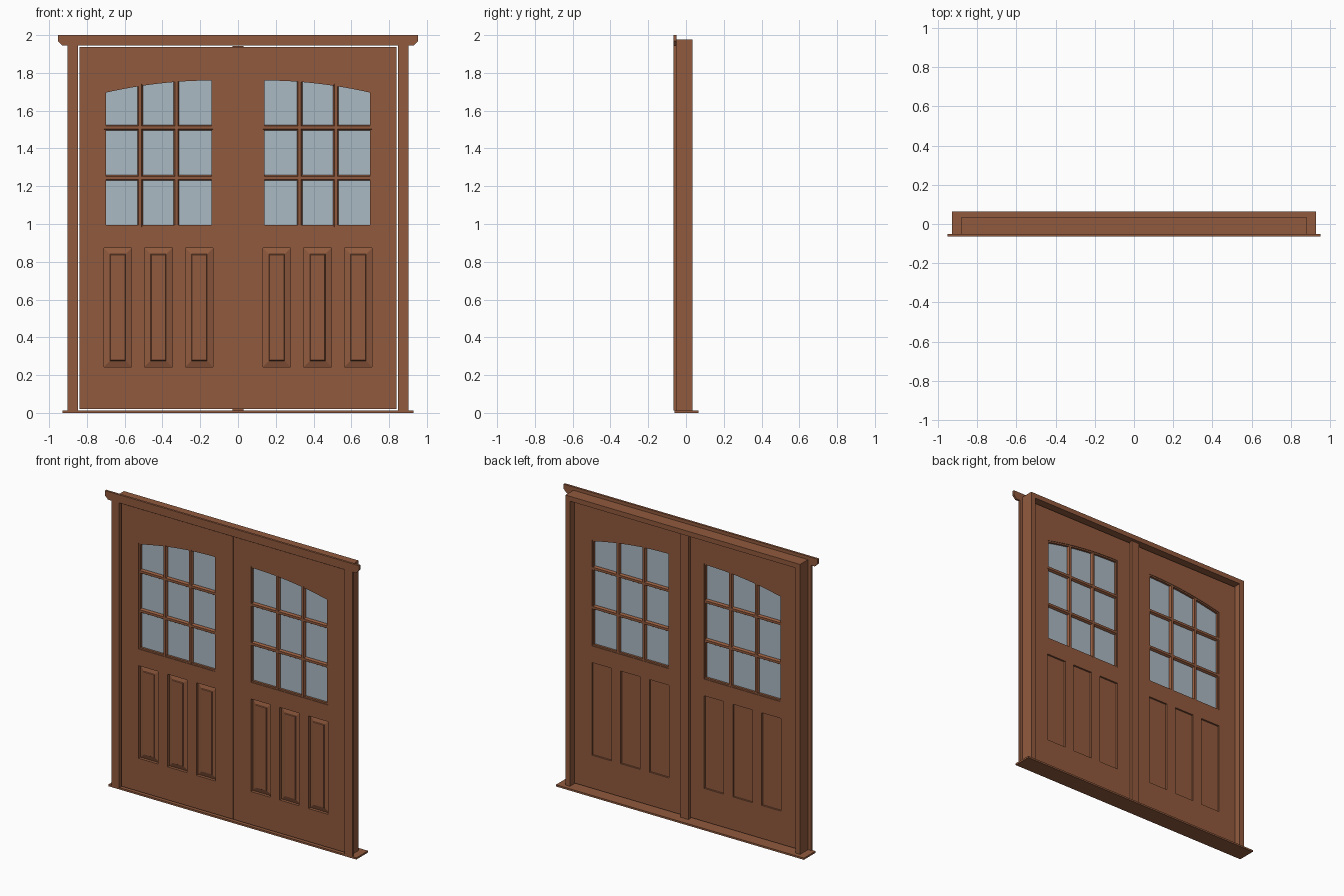
import bpy, bmesh

if "Cube" in bpy.data.objects:
    bpy.data.objects.remove(bpy.data.objects["Cube"])


def material(name, rgb):
    m = bpy.data.materials.new(name)
    m.diffuse_color = (*rgb, 1)
    m.use_nodes = True
    m.node_tree.nodes["Principled BSDF"].inputs["Base Color"].default_value = m.diffuse_color
    return m


WOOD = material("brown wood", (0.285, 0.103, 0.048))
GLASS = material("pale glass", (0.41, 0.49, 0.55))


def finish(name, bm, mat, mirror):
    bmesh.ops.recalc_face_normals(bm, faces=bm.faces)
    me = bpy.data.meshes.new(name)
    bm.to_mesh(me)
    bm.free()
    me.materials.append(mat)
    ob = bpy.data.objects.new(name, me)
    bpy.context.collection.objects.link(ob)
    if mirror:
        ob.modifiers.new("mirror", 'MIRROR').use_mirror_merge = False
    return ob


def loft(name, rings, mat=WOOD, mirror=True):
    """Closed solid through rings of equal point count."""
    bm = bmesh.new()
    vs = [[bm.verts.new(p) for p in r] for r in rings]
    n = len(vs[0])
    bm.faces.new(vs[0])
    bm.faces.new(vs[-1])
    for a, b in zip(vs, vs[1:]):
        for i in range(n):
            j = (i + 1) % n
            bm.faces.new((a[i], a[j], b[j], b[i]))
    return finish(name, bm, mat, mirror)


def prism(name, pts, y0, y1, mat=WOOD, mirror=True):
    """Front-view (x, z) outline extruded in depth."""
    return loft(name, [[(x, y, z) for x, z in pts] for y in (y0, y1)], mat, mirror)


def box(name, x0, x1, y0, y1, z0, z1, mat=WOOD, mirror=True):
    return prism(name, [(x0, z0), (x1, z0), (x1, z1), (x0, z1)], y0, y1, mat, mirror)


def rect(x0, x1, z0, z1, d, y):
    return [(x0 + d, y, z0 + d), (x1 - d, y, z0 + d), (x1 - d, y, z1 - d), (x0 + d, y, z1 - d)]


FRONT, BACK = -0.05, -0.006          # door leaf faces
XI, XO = 0.132, 0.71                 # opening between stiles
GLASS_Z = 0.985


def arch(x):
    return 1.77 - 0.067 * ((x - XI) / (XO - XI)) ** 2


# frame, sill and casing
box("sill", -0.93, 0.93, -0.06, 0.065, 0, 0.012, mirror=False)
box("frame_jamb", 0.846, 0.88, -0.05, 0.035, 0.012, 1.978)
box("frame_head", -0.846, 0.846, -0.05, 0.035, 1.945, 1.978, mirror=False)
box("side_casing", 0.846, 0.903, -0.065, -0.05, 0.012, 1.945)
half = [(0.93, 1.945), (0.953, 1.968), (0.953, 2.0)]
prism("head_casing", half + [(-x, z) for x, z in reversed(half)], -0.065, -0.05, mirror=False)

# door leaf: stiles and rails
box("outer_stile", XO, 0.84, FRONT, BACK, 0.02, 1.936)
box("inner_stile", 0.001, XI, FRONT, BACK, 0.02, 1.936)
box("bottom_rail", XI, XO, FRONT, BACK, 0.02, 0.244)
box("lock_rail", XI, XO, FRONT, BACK, 0.872, GLASS_Z)
xs = [XI + (XO - XI) * i / 16 for i in range(17)]
prism("arched_top_rail", [(x, arch(x)) for x in xs] + [(XO, 1.936), (XI, 1.936)], FRONT, BACK)
box("meeting_strip", -0.03, 0.03, BACK, 0.015, 0.013, 1.943, mirror=False)

# lower raised panels with mullions between
PW, GAP = 0.146, 0.07
for i in range(3):
    x0 = XI + i * (PW + GAP)
    x1 = x0 + PW
    loft("raised_panel", [rect(x0, x1, 0.244, 0.872, 0, -0.018),
                          rect(x0, x1, 0.244, 0.872, 0, -0.030),
                          rect(x0, x1, 0.244, 0.872, 0.032, -0.041),
                          rect(x0, x1, 0.244, 0.872, 0.035, -0.046)])
    if i < 2:
        box("panel_mullion", x1, x1 + GAP, FRONT, BACK, 0.244, 0.872)

# glass pane
prism("glass_pane", [(x, arch(x)) for x in xs] + [(XO, GLASS_Z), (XI, GLASS_Z)],
      -0.031, -0.025, GLASS)

# beading round the glass
B, BF, BB = 0.01, -0.046, -0.010
box("bead_bottom", XI, XO, BF, BB, GLASS_Z, GLASS_Z + B)
box("bead_inner", XI, XI + B * 0.7, BF, BB, GLASS_Z, arch(XI))
box("bead_outer", XO - B, XO, BF, BB, GLASS_Z, arch(XO))
prism("bead_arch", [(x, arch(x)) for x in xs] + [(x, arch(x) - B) for x in reversed(xs)], BF, BB)

# glazing bars with chamfered section: (offset across, depth)
W = 0.0145
SECTION = [(-W, -0.036), (-W * 0.55, -0.047), (W * 0.55, -0.047), (W, -0.036),
           (W, -0.020), (W * 0.55, -0.009), (-W * 0.55, -0.009), (-W, -0.020)]
for x in (0.326, 0.518):
    loft("vertical_glazing_bar", [[(x + o, y, z) for o, y in SECTION]
                                  for z in (GLASS_Z, arch(x))])
for z in (1.244, 1.51):
    loft("horizontal_glazing_bar", [[(x, y, z + o) for o, y in SECTION] for x in (XI, XO)])
